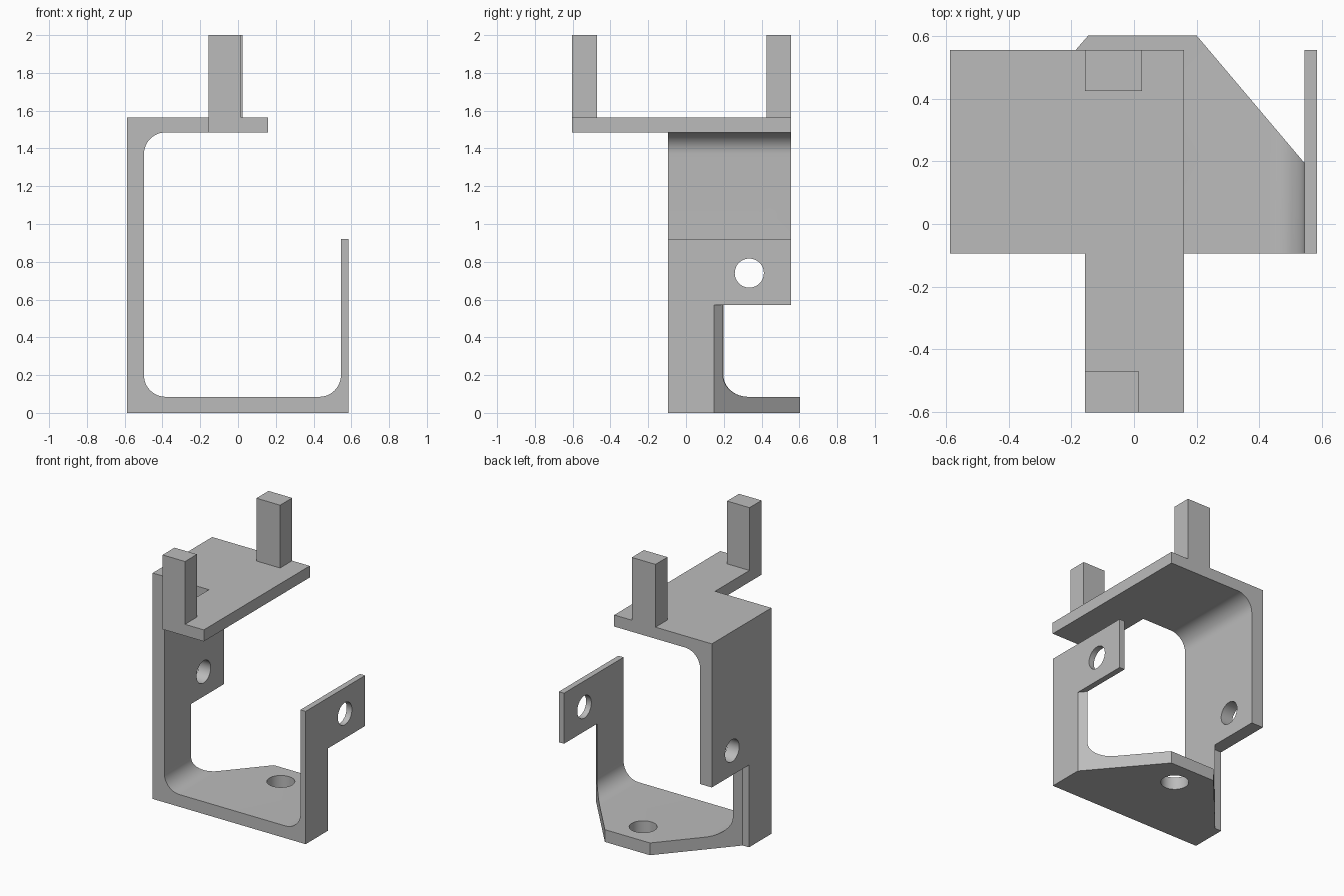
import bpy, bmesh, math
from mathutils import Vector

if "Cube" in bpy.data.objects:
    bpy.data.objects.remove(bpy.data.objects["Cube"], do_unlink=True)

grey = bpy.data.materials.new("plain grey")
grey.use_nodes = True
grey.diffuse_color = (0.5, 0.5, 0.5, 1)
grey.node_tree.nodes["Principled BSDF"].inputs["Base Color"].default_value = grey.diffuse_color


def prism(name, outline, place, depth):
    """Extrude a flat outline; place() maps outline points into space."""
    bm = bmesh.new()
    face = bm.faces.new([bm.verts.new(place(u, v)) for u, v in outline])
    new = bmesh.ops.extrude_face_region(bm, geom=[face])["geom"]
    moved = [g for g in new if isinstance(g, bmesh.types.BMVert)]
    bmesh.ops.translate(bm, verts=moved, vec=Vector(depth))
    bmesh.ops.recalc_face_normals(bm, faces=bm.faces)
    mesh = bpy.data.meshes.new(name)
    bm.to_mesh(mesh)
    bm.free()
    mesh.materials.append(grey)
    obj = bpy.data.objects.new(name, mesh)
    bpy.context.collection.objects.link(obj)
    return obj


def box(name, x0, x1, y0, y1, z0, z1):
    return prism(name, [(x0, y0), (x1, y0), (x1, y1), (x0, y1)],
                 lambda x, y: (x, y, z0), (0, 0, z1 - z0))


def circle(cu, cv, r, n=48):
    return [(cu + r * math.cos(2 * math.pi * i / n),
             cv + r * math.sin(2 * math.pi * i / n)) for i in range(n)]


def fillet(cx, cz, start, r=0.115, n=12):
    """Quarter arc running clockwise from the start angle."""
    angles = [math.radians(start - 90 * i / n) for i in range(n + 1)]
    return [(cx + r * math.cos(a), cz + r * math.sin(a)) for a in angles]


# Bent bracket: C-shaped profile with rounded inner corners
front, back, rear_lip = -0.095, 0.557, 0.603
left, right, shelf_end = -0.588, 0.585, 0.16
profile = [(left, 0), (right, 0), (right, 0.92), (0.545, 0.92)]
profile += fillet(0.43, 0.2, 0)
profile += fillet(-0.383, 0.2, 270)
profile += fillet(-0.383, 1.37, 180)
profile += [(shelf_end, 1.485), (shelf_end, 1.565), (left, 1.565)]
bracket = prism("bracket", profile, lambda x, z: (x, front, z),
                (0, rear_lip - front, 0))

# Cutters: rear trim, the two slanted lower corners and the holes
floor = lambda x, y: (x, y, -0.1)
cutters = [
    box("rear_trim", -1, 1, back, 1, 0.3, 2),
    prism("left_corner_cut", [(-1, 0.15), (-0.54, 0.15), (-0.146, rear_lip),
                              (-0.146, 1), (-1, 1)], floor, (0, 0, 0.67)),
    prism("right_corner_cut", [(1, 0.148), (right, 0.148), (0.2, rear_lip),
                               (0.2, 1), (1, 1)], floor, (0, 0, 0.67)),
    prism("side_hole_cut", circle(0.335, 0.74, 0.077),
          lambda y, z: (-1, y, z), (2, 0, 0)),
    prism("base_hole_cut", circle(0.027, 0.43, 0.088), floor, (0, 0, 0.3)),
]
for cutter in cutters:
    mod = bracket.modifiers.new(cutter.name, 'BOOLEAN')
    mod.operation, mod.solver, mod.object = 'DIFFERENCE', 'EXACT', cutter

# Apply the cuts and remove the cutters
bpy.context.view_layer.update()
cut = bpy.data.meshes.new_from_object(
    bracket.evaluated_get(bpy.context.evaluated_depsgraph_get()))
bracket.modifiers.clear()
bracket.data = cut
for cutter in cutters:
    bpy.data.objects.remove(cutter, do_unlink=True)

# Forward arm of the top shelf and the two upright posts
box("shelf_arm", -0.156, shelf_end, -0.603, front, 1.485, 1.565)
box("front_post", -0.156, 0.016, -0.603, -0.472, 1.565, 2)
box("back_post", -0.156, 0.025, 0.425, back, 1.565, 2)

# Smooth the fillets and holes, keep the corners crisp
bpy.ops.object.select_all(action='DESELECT')
bracket.select_set(True)
bpy.context.view_layer.objects.active = bracket
bpy.ops.object.shade_smooth_by_angle(angle=math.radians(30))
